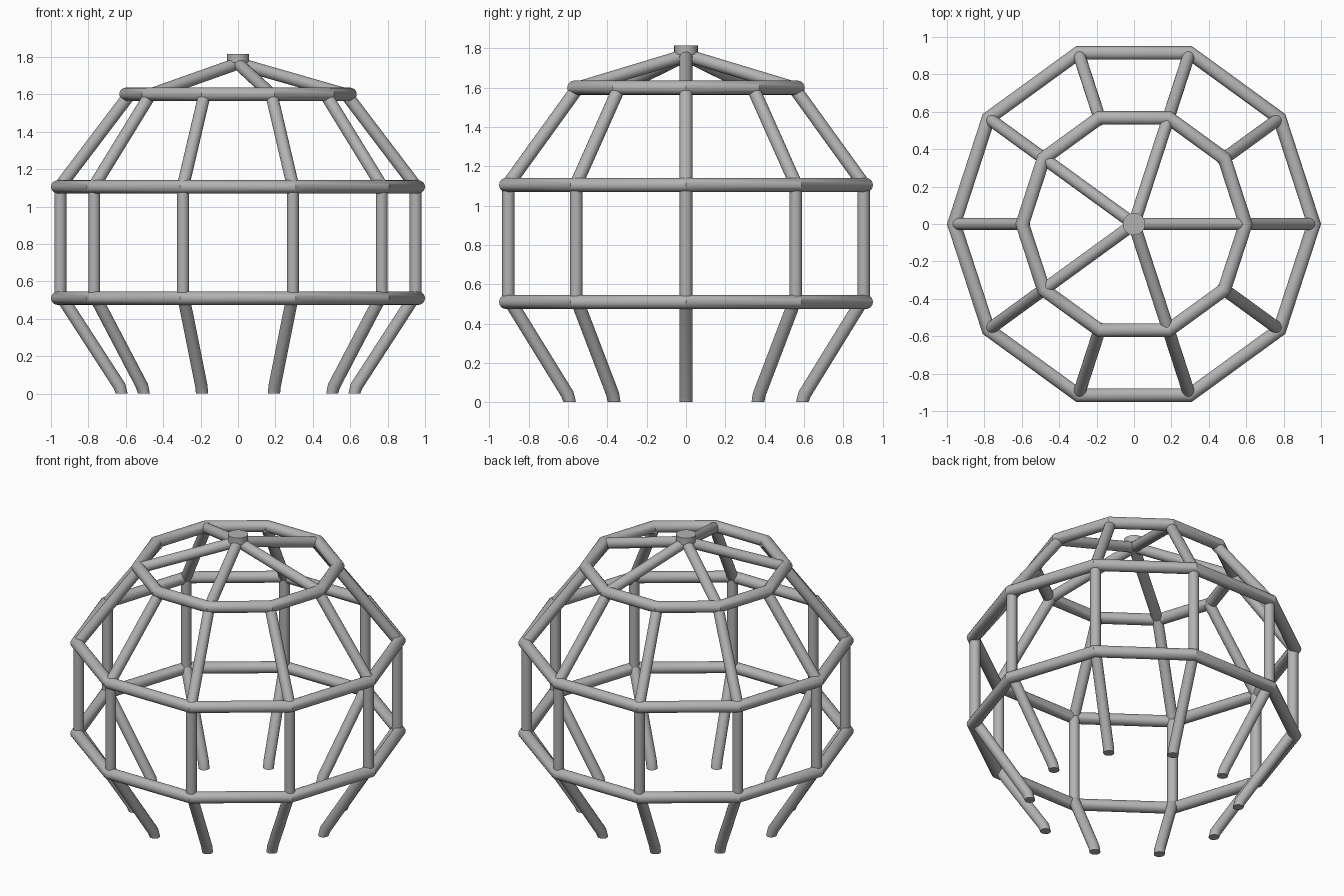
import bpy, bmesh, math
from mathutils import Vector, Matrix

cube = bpy.data.objects.get("Cube")
if cube:
    bpy.data.objects.remove(cube, do_unlink=True)

# One grey metal for everything
steel = bpy.data.materials.new("grey steel")
steel.use_nodes = True
steel.diffuse_color = (0.45, 0.45, 0.45, 1)
steel.node_tree.nodes["Principled BSDF"].inputs["Base Color"].default_value = (0.45, 0.45, 0.45, 1)

COUNT, SIDES = 10, 20
STEP = math.tau / COUNT


def make_object(name, bm):
    bmesh.ops.recalc_face_normals(bm, faces=bm.faces[:])
    mesh = bpy.data.meshes.new(name)
    bm.to_mesh(mesh)
    bm.free()
    mesh.materials.append(steel)
    obj = bpy.data.objects.new(name, mesh)
    bpy.context.collection.objects.link(obj)
    bpy.ops.object.select_all(action='DESELECT')
    obj.select_set(True)
    bpy.context.view_layer.objects.active = obj
    bpy.ops.object.shade_smooth_by_angle(angle=math.radians(30))
    return obj


def sweep(name, points, radius, side, closed=False, flat_end=False):
    """Mitred round tube along a planar path; side is the plane normal."""
    bm = bmesh.new()
    pts = [Vector(p) for p in points]
    side = Vector(side).normalized()
    n, rings = len(pts), []
    for i, p in enumerate(pts):
        a = (p - pts[i - 1]).normalized() if closed or i > 0 else None
        b = (pts[(i + 1) % n] - p).normalized() if closed or i < n - 1 else None
        a, b = a or b, b or a
        tangent = (a + b).normalized()
        across = side.cross(tangent) / tangent.dot(a)
        if flat_end and i == n - 1:
            across.z = 0
        rings.append([bm.verts.new(p + radius * (across * math.cos(t) + side * math.sin(t)))
                      for t in (math.tau * k / SIDES for k in range(SIDES))])
    for i in range(n if closed else n - 1):
        r, s = rings[i], rings[(i + 1) % n]
        for k in range(SIDES):
            j = (k + 1) % SIDES
            bm.faces.new((r[k], r[j], s[j], s[k]))
    if not closed:
        bm.faces.new(rings[0])
        bm.faces.new(rings[-1])
    return make_object(name, bm)


def polar(r, angle, z):
    return (r * math.cos(angle), r * math.sin(angle), z)


def spokes(name, profile, radius, every=1, flat_end=False):
    """Repeat a tube with an (r, z) profile around the axis."""
    for k in range(0, COUNT, every):
        a = k * STEP
        sweep(f"{name}_{k // every + 1}", [polar(r, a, z) for r, z in profile],
              radius, (-math.sin(a), math.cos(a), 0), flat_end=flat_end)


# Ten-sided hoops
for name, r, z in (("lower_hoop", 0.962, 0.51), ("middle_hoop", 0.962, 1.105),
                   ("upper_hoop", 0.597, 1.6)):
    sweep(name, [polar(r, k * STEP, z) for k in range(COUNT)], 0.036, (0, 0, 1), closed=True)

# Legs, uprights and sloping bars
spokes("leg", [(0.942, 0.515), (0.634, 0.04), (0.622, 0)], 0.033, flat_end=True)
spokes("upright", [(0.95, 0.51), (0.95, 1.105)], 0.032)
spokes("shoulder_bar", [(0.95, 1.11), (0.582, 1.595)], 0.033)
spokes("roof_bar", [(0.585, 1.597), (0, 1.765)], 0.033, every=2)

# Disc where the roof bars meet
bm = bmesh.new()
bmesh.ops.create_cone(bm, cap_ends=True, segments=24, radius1=0.06, radius2=0.06,
                      depth=0.045, matrix=Matrix.Translation((0, 0, 1.7925)))
make_object("top_cap", bm)
